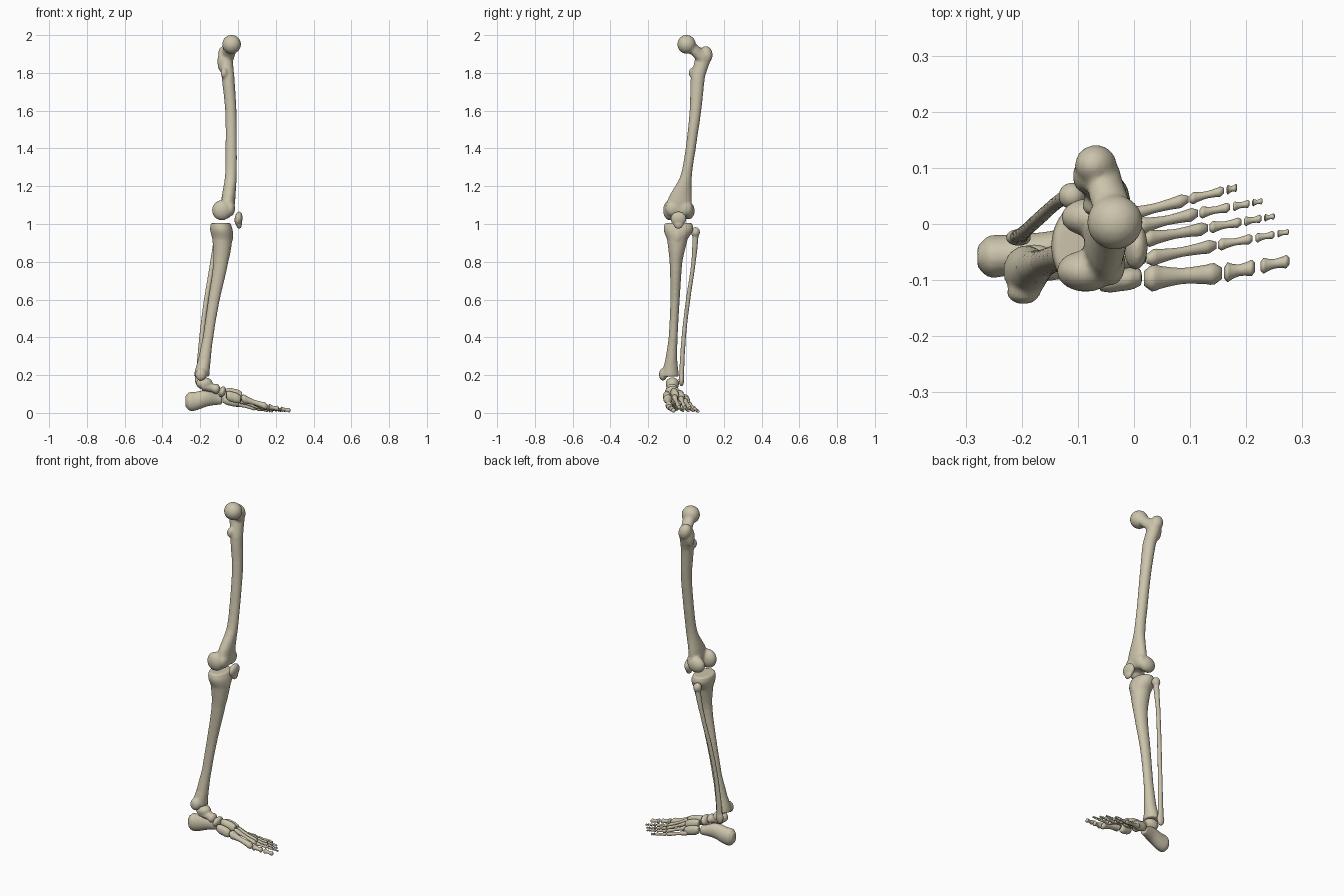
import bpy, bmesh, math
from mathutils import Vector, Matrix

if "Cube" in bpy.data.objects:
    bpy.data.objects.remove(bpy.data.objects["Cube"])

bone_mat = bpy.data.materials.new("bone_beige")
bone_mat.diffuse_color = (0.60, 0.55, 0.41, 1)
bone_mat.use_nodes = True
bone_mat.node_tree.nodes["Principled BSDF"].inputs["Base Color"].default_value = bone_mat.diffuse_color


def catmull(a, b, c, d, t):
    return 0.5 * (2 * b + (c - a) * t + (2 * a - 5 * b + 4 * c - d) * t * t
                  + (3 * b - a - 3 * c + d) * t ** 3)


def loft(bm, rows, axis="z", sides=20, steps=4):
    """Rows: (position on axis, centre a, centre b, radius a, radius b)."""
    n, path = len(rows), []
    for i in range(n - 1):
        q = [rows[max(i - 1, 0)], rows[i], rows[i + 1], rows[min(i + 2, n - 1)]]
        for s in range(steps):
            t = s / steps
            row = [catmull(*[r[k] for r in q], t) for k in range(5)]
            row[0] = rows[i][0] + (rows[i + 1][0] - rows[i][0]) * t
            path.append(row)
    path.append(rows[-1])
    rings = []
    for p, ca, cb, ra, rb in path:
        ring = []
        for k in range(sides):
            w = 2 * math.pi * k / sides
            a, b = ca + ra * math.cos(w), cb + rb * math.sin(w)
            co = {"z": (a, b, p), "x": (p, a, b), "y": (a, p, b)}[axis]
            ring.append(bm.verts.new(co))
        rings.append(ring)
    for r, s in zip(rings, rings[1:]):
        for k in range(sides):
            j = (k + 1) % sides
            bm.faces.new((r[k], r[j], s[j], s[k]))
    bm.faces.new(rings[0][::-1])
    bm.faces.new(rings[-1])


def ball(bm, centre, radii, tilt=0):
    m = (Matrix.Translation(centre) @ Matrix.Rotation(tilt, 4, "Y")
         @ Matrix.Diagonal((*radii, 1)))
    bmesh.ops.create_uvsphere(bm, u_segments=24, v_segments=14, radius=1, matrix=m)


def finish(name, bm, voxel=None, smooth=3):
    bmesh.ops.recalc_face_normals(bm, faces=bm.faces[:])
    me = bpy.data.meshes.new(name)
    bm.to_mesh(me)
    bm.free()
    ob = bpy.data.objects.new(name, me)
    bpy.context.collection.objects.link(ob)
    if voxel:  # fuse the overlapping pieces into one organic bone
        rm = ob.modifiers.new("fuse", "REMESH")
        rm.mode, rm.voxel_size = "VOXEL", voxel
        sm = ob.modifiers.new("soften", "SMOOTH")
        sm.factor, sm.iterations = 0.5, smooth
        dg = bpy.context.evaluated_depsgraph_get()
        ob.data = bpy.data.meshes.new_from_object(ob.evaluated_get(dg))
        ob.modifiers.clear()
    ob.data.materials.clear()
    ob.data.materials.append(bone_mat)
    for p in ob.data.polygons:
        p.use_smooth = True


def small_bone(name, p0, p1, r0, r1):
    """Waisted foot bone running along x, thick at both ends."""
    rows = []
    for k in range(11):
        t = k / 10
        c = p0.lerp(p1, t)
        waist = 0.58 + 0.42 * abs(2 * t - 1) ** 1.5
        cap = 0.5 if k in (0, 10) else 1.08
        r = (r0 + (r1 - r0) * t) * waist * cap
        rows.append((c.x, c.y, c.z, r, r))
    bm = bmesh.new()
    loft(bm, rows, "x", 14, 2)
    finish(name, bm)


# Thigh bone: shaft, neck, head, trochanters, condyles
bm = bmesh.new()
loft(bm, [(1.88, -.066, .09, .038, .042), (1.78, -.053, .063, .034, .038),
          (1.60, -.038, .05, .03, .031), (1.40, -.036, .025, .03, .027),
          (1.25, -.038, 0, .031, .031), (1.12, -.052, -.035, .037, .066),
          (1.05, -.054, -.037, .032, .07)])
loft(bm, [(.01, -.035, 1.945, .036, .036), (.10, -.06, 1.875, .034, .046)], "y")
ball(bm, (-.034, .003, 1.951), (.05, .049, .05))
ball(bm, (-.068, .105, 1.895), (.036, .036, .048), -.3)
ball(bm, (-.088, .085, 1.86), (.021, .03, .055))
ball(bm, (-.074, .033, 1.8), (.018, .019, .028))
ball(bm, (-.086, -.084, 1.073), (.052, .037, .054))
ball(bm, (-.078, .012, 1.07), (.052, .034, .046))
for y in (-.07, -.005):
    ball(bm, (-.041, y, 1.083), (.026, .04, .042))
finish("thigh_bone", bm, .007)

# Knee cap
bm = bmesh.new()
ball(bm, (.003, -.04, 1.027), (.021, .042, .039), .12)
ball(bm, (.006, -.04, 1.002), (.015, .026, .028))
finish("knee_cap", bm, .005)

# Shin bone: shaft, plateau, tuberosity, inner ankle
bm = bmesh.new()
loft(bm, [(1.005, -.092, -.04, .052, .073), (.97, -.088, -.04, .06, .079),
          (.92, -.083, -.046, .053, .055), (.80, -.091, -.053, .04, .034),
          (.60, -.127, -.058, .031, .025), (.40, -.158, -.068, .028, .024),
          (.28, -.178, -.078, .034, .032), (.192, -.193, -.084, .041, .047)])
ball(bm, (-.044, -.045, .93), (.019, .022, .045), .15)
ball(bm, (-.197, -.122, .203), (.03, .021, .034))
finish("shin_bone", bm, .007)

# Calf bone: thin shaft with knobs at both ends
bm = bmesh.new()
loft(bm, [(.95, -.112, .05, .016, .017), (.80, -.135, .04, .013, .012),
          (.60, -.168, .011, .013, .012), (.40, -.193, -.012, .013, .012),
          (.18, -.206, -.024, .018, .013)], sides=14)
ball(bm, (-.111, .05, .957), (.024, .024, .027))
ball(bm, (-.206, -.024, .178), (.023, .015, .038))
finish("calf_bone", bm, .005)

# Heel bone
bm = bmesh.new()
loft(bm, [(-.279, -.058, .062, .02, .028), (-.26, -.058, .061, .037, .048),
          (-.23, -.056, .061, .037, .05), (-.16, -.048, .078, .034, .043),
          (-.085, -.026, .07, .024, .026)], "x")
finish("heel_bone", bm, .006)

# Ankle bone
bm = bmesh.new()
loft(bm, [(-.19, -.072, .145, .034, .028), (-.105, -.074, .126, .022, .022)], "x")
ball(bm, (-.178, -.072, .156), (.044, .036, .032))
ball(bm, (-.116, -.075, .127), (.022, .031, .027))
finish("ankle_bone", bm, .005)

# Midfoot bones
bm = bmesh.new()
ball(bm, (-.083, -.072, .112), (.019, .041, .03), .3)
finish("boat_bone", bm, .005)
for name, x0, x1, y, z in (
        ("inner_wedge_bone", -.062, .014, -.1, .083),
        ("middle_wedge_bone", -.062, .022, -.06, .1),
        ("outer_wedge_bone", -.064, .016, -.028, .088),
        ("cube_bone", -.082, .004, 0, .065)):
    bm = bmesh.new()
    rows = []
    for k in range(5):
        t, f = k / 4, (.75 if k in (0, 4) else 1)
        rows.append((x0 + (x1 - x0) * t, y + (t - .5) * .01, z - (t - .5) * .02,
                     .02 * f, .028 * f))
    loft(bm, rows, "x")
    finish(name, bm, .005)

# Toe rays: root, knuckle and tip of each, with a thickness; the toe bones
# divide the stretch from knuckle to tip by fixed shares
thirds = ((.02, .5), (.54, .8), (.84, 1))
for name, root, knuckle, tip, size, shares in (
        ("big", (.018, -.097, .078), (.157, -.088, .032), (.277, -.066, .013),
         .026, ((.03, .49), (.57, 1))),
        ("second", (.022, -.062, .088), (.147, -.038, .03), (.276, -.014, .01), .016, thirds),
        ("third", (.016, -.028, .08), (.132, -.007, .029), (.251, .014, .009), .016, thirds),
        ("fourth", (.004, -.006, .066), (.114, .019, .027), (.229, .041, .009), .016, thirds),
        ("little", (-.025, .012, .05), (.097, .044, .022), (.184, .065, .008),
         .016, ((.02, .73), (.78, 1)))):
    root, knuckle, tip = Vector(root), Vector(knuckle), Vector(tip)
    small_bone(name + "_long_foot_bone", root, knuckle, size, size * .75)
    for i, (a, b) in enumerate(shares):
        r = size * (.72 - .14 * i)
        small_bone(f"{name}_toe_bone_{i + 1}", knuckle.lerp(tip, a),
                   knuckle.lerp(tip, b), r, r * .8)
